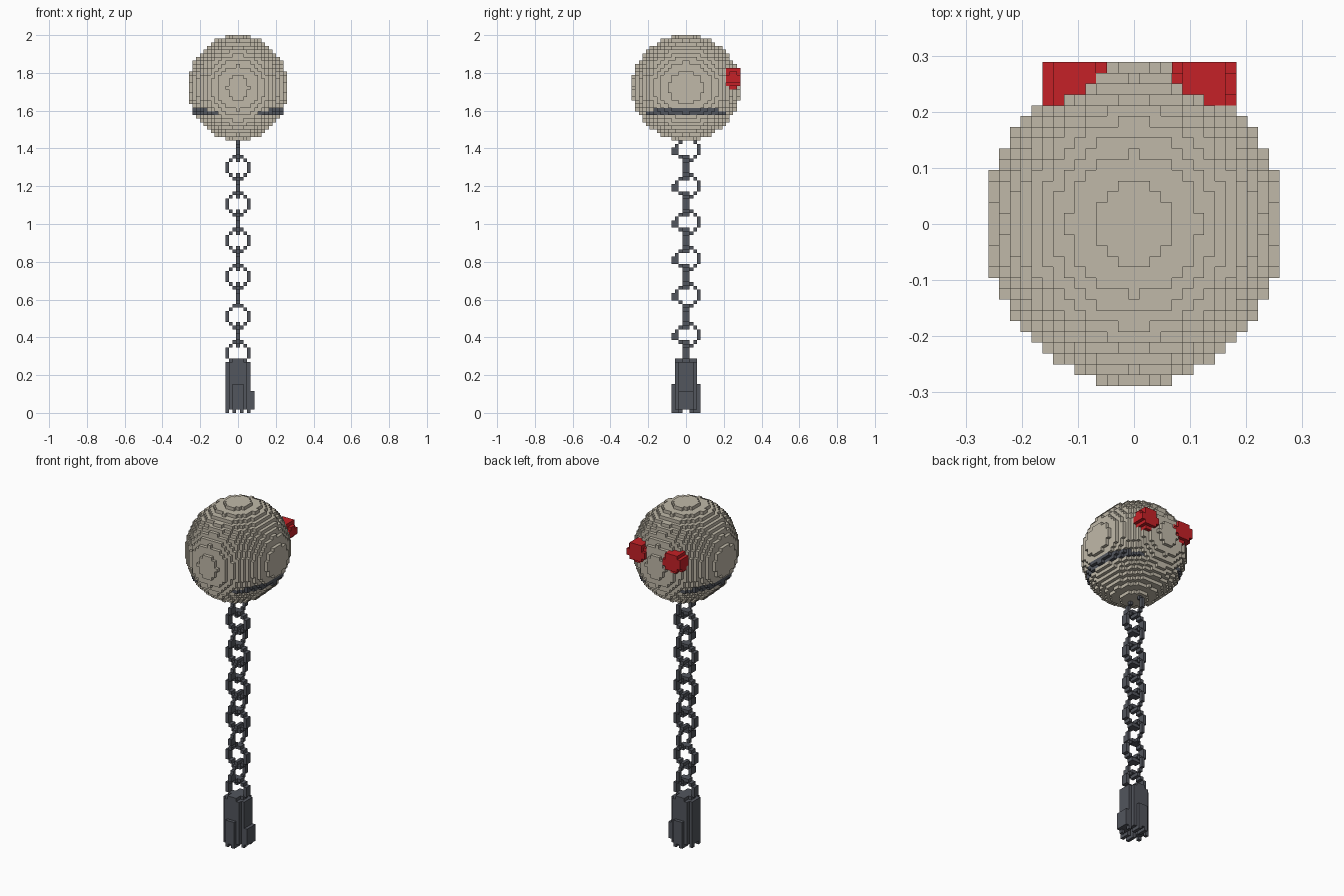
import bpy, bmesh
from math import hypot
from mathutils import Vector

cube = bpy.data.objects.get("Cube")
if cube:
    bpy.data.objects.remove(cube, do_unlink=True)

S = 2 / 104          # edge of one block


def material(name, colour):
    m = bpy.data.materials.new(name)
    m.use_nodes = True
    m.diffuse_color = (*colour, 1)
    m.node_tree.nodes["Principled BSDF"].inputs["Base Color"].default_value = (*colour, 1)
    return m


BONE = material("bone", (0.53, 0.485, 0.395))
IRON = material("dark iron", (0.085, 0.092, 0.11))
RED = material("red", (0.56, 0.015, 0.02))

AXES = [Vector(v) for v in ((1, 0, 0), (0, 1, 0), (0, 0, 1))]


def centre(cell):
    """Middle of a block: x is centred on a block, y and z on block edges."""
    i, j, k = cell
    return Vector((i, j + 0.5, k + 0.5)) * S


def build(name, cells, mats, slot=lambda c: 0):
    """Make the outer skin of a set of blocks."""
    bm = bmesh.new()
    for cell in sorted(cells):
        for a in range(3):
            for sign in (-1, 1):
                near = list(cell)
                near[a] += sign
                if tuple(near) in cells:
                    continue
                n, u, v = AXES[a] * sign, AXES[(a + 1) % 3], AXES[(a + 2) % 3] * sign
                quad = [centre(cell) + (n + u * p + v * q) * S / 2
                        for p, q in ((-1, -1), (1, -1), (1, 1), (-1, 1))]
                bm.faces.new([bm.verts.new(p) for p in quad]).material_index = slot(cell)
    bmesh.ops.remove_doubles(bm, verts=bm.verts[:], dist=S / 100)
    mesh = bpy.data.meshes.new(name)
    bm.to_mesh(mesh)
    bm.free()
    for m in mats:
        mesh.materials.append(m)
    ob = bpy.data.objects.new(name, mesh)
    bpy.context.collection.objects.link(ob)


def ellipsoid(mid, radii):
    mid = Vector(mid)
    lo = [int((mid[a] - radii[a]) / S) - 2 for a in range(3)]
    hi = [int((mid[a] + radii[a]) / S) + 3 for a in range(3)]
    cells = set()
    for i in range(lo[0], hi[0]):
        for j in range(lo[1], hi[1]):
            for k in range(lo[2], hi[2]):
                d = centre((i, j, k)) - mid
                if sum((d[a] / radii[a]) ** 2 for a in range(3)) <= 1:
                    cells.add((i, j, k))
    return cells


# Eyes: blocky lumps cut flat at the back
eyes = {}
for side, x in (("left", 0.125), ("right", -0.108)):
    ball = ellipsoid((x, 0.25, 1.775), (0.06, 0.06, 0.06))
    eyes[side] = {c for c in ball if c[1] < 15}
    build(side + "_eye", eyes[side], [RED])


# Head with a dark slit along each flank
def slit(cell):
    y = centre(cell).y
    return int((cell[2] == 83 and abs(y) < 0.17) or (cell[2] == 82 and abs(y) < 0.21))


head = ellipsoid((0, 0, 89.5 * S), (0.264, 0.286, 0.2785))
build("head", head - eyes["left"] - eyes["right"], [BONE, IRON], slit)

# Chain: octagonal links turned a quarter at every step
ring = [(a, b) for a in range(-3, 4) for b in range(-3, 4) if 2.6 < hypot(a, b) < 3.4]
for n in range(12):
    k = round(1.4 / S - 0.5 - n * 5.1)
    if n % 2 == 0:
        link = {(0, a, k + b) for a, b in ring} | {(0, -4, k), (0, -4, k - 1)}
    else:
        link = {(a, j, k + b) for a, b in ring for j in (-1, 0)}
    build("chain_link_%d" % (n + 1), link, [IRON])


# Grip: fluted block, flared and hollow near the bottom
def in_grip(i, j, k):
    x, y = abs(i), abs(j + 0.5)
    if k < 6 and hypot(x, y) < 1.7:
        return False
    if k == 0:
        return x in (1, 3) and 1 < y < 4 and x + y < 5
    if k > 13:
        return x <= 1 and y < 3
    fins = (k < 8 and y < 4 and x <= 1) or (i == 4 and k < 6 and y < 2)
    return fins or (x <= 3 and y < 3 and x + y < 5)


build("grip", {(i, j, k) for i in range(-4, 5) for j in range(-4, 4)
               for k in range(15) if in_grip(i, j, k)}, [IRON])
